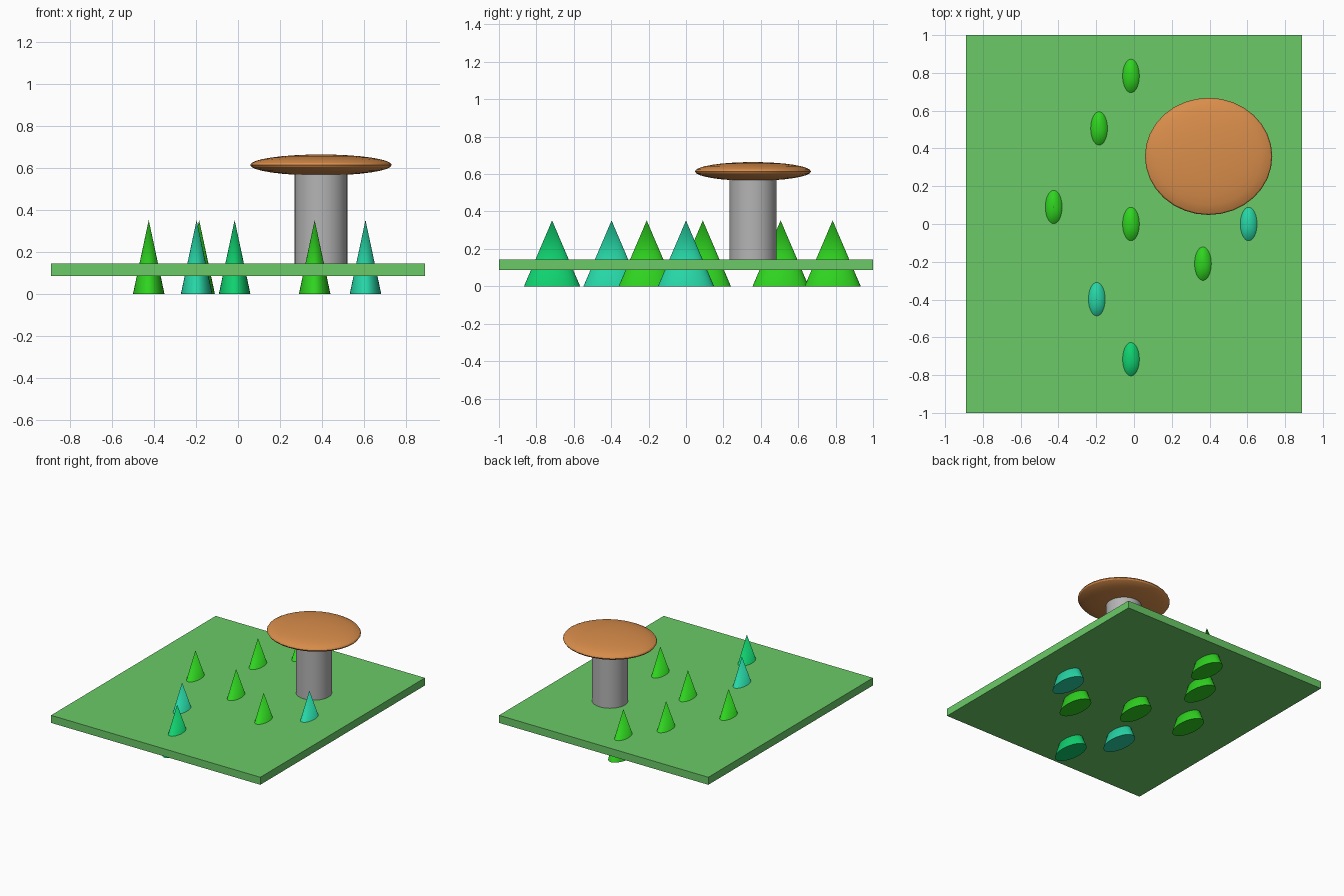
import bpy
import math

if "Cube" in bpy.data.objects:
    bpy.data.objects.remove(bpy.data.objects["Cube"])


def material(name, rgb):
    m = bpy.data.materials.new(name)
    m.diffuse_color = (*rgb, 1.0)
    m.use_nodes = True
    m.node_tree.nodes["Principled BSDF"].inputs["Base Color"].default_value = m.diffuse_color
    return m


meadow = material("meadow green", (0.145, 0.59, 0.135))
leaf = material("leaf green", (0.028, 0.65, 0.014))
emerald = material("emerald green", (0.005, 0.64, 0.16))
teal = material("teal green", (0.02, 0.67, 0.38))
stone = material("stone grey", (0.46, 0.46, 0.46))
copper = material("copper brown", (0.70, 0.27, 0.07))


def finish(name, mat, scale=(1, 1, 1), smooth=True):
    o = bpy.context.object
    o.name = name
    o.scale = scale
    o.data.materials.append(mat)
    bpy.ops.object.transform_apply(location=False, rotation=False, scale=True)
    if smooth:
        bpy.ops.object.shade_smooth_by_angle(angle=math.radians(30))
    return o


# Ground slab
bpy.ops.mesh.primitive_cube_add(size=1, location=(0, 0, 0.115))
finish("ground_slab", meadow, (1.78, 2.0, 0.058), smooth=False)

# Tower column and its flattened cap
CX, CY = 0.395, 0.358
Z0, Z1 = 0.125, 0.61
bpy.ops.mesh.primitive_cylinder_add(vertices=32, radius=0.126, depth=Z1 - Z0,
                                    location=(CX, CY, (Z0 + Z1) / 2))
finish("tower_column", stone)
bpy.ops.mesh.primitive_uv_sphere_add(segments=32, ring_count=16, radius=1,
                                     location=(CX, CY, 0.614))
finish("tower_cap", copper, (0.337, 0.31, 0.05))

# Trees: oval cones that pass through the slab
TREE_H = 0.352
trees = [
    (-0.016, 0.784, leaf), (-0.185, 0.506, leaf), (-0.425, 0.09, leaf),
    (-0.016, 0.0, leaf), (0.365, -0.21, leaf),
    (0.607, 0.0, teal), (-0.197, -0.398, teal), (-0.016, -0.716, emerald),
]
for i, (x, y, mat) in enumerate(trees, 1):
    bpy.ops.mesh.primitive_cone_add(vertices=32, radius1=1, radius2=0, depth=TREE_H,
                                    location=(x, y, TREE_H / 2))
    finish(f"tree_{i}", mat, (0.075, 0.15, 1))
